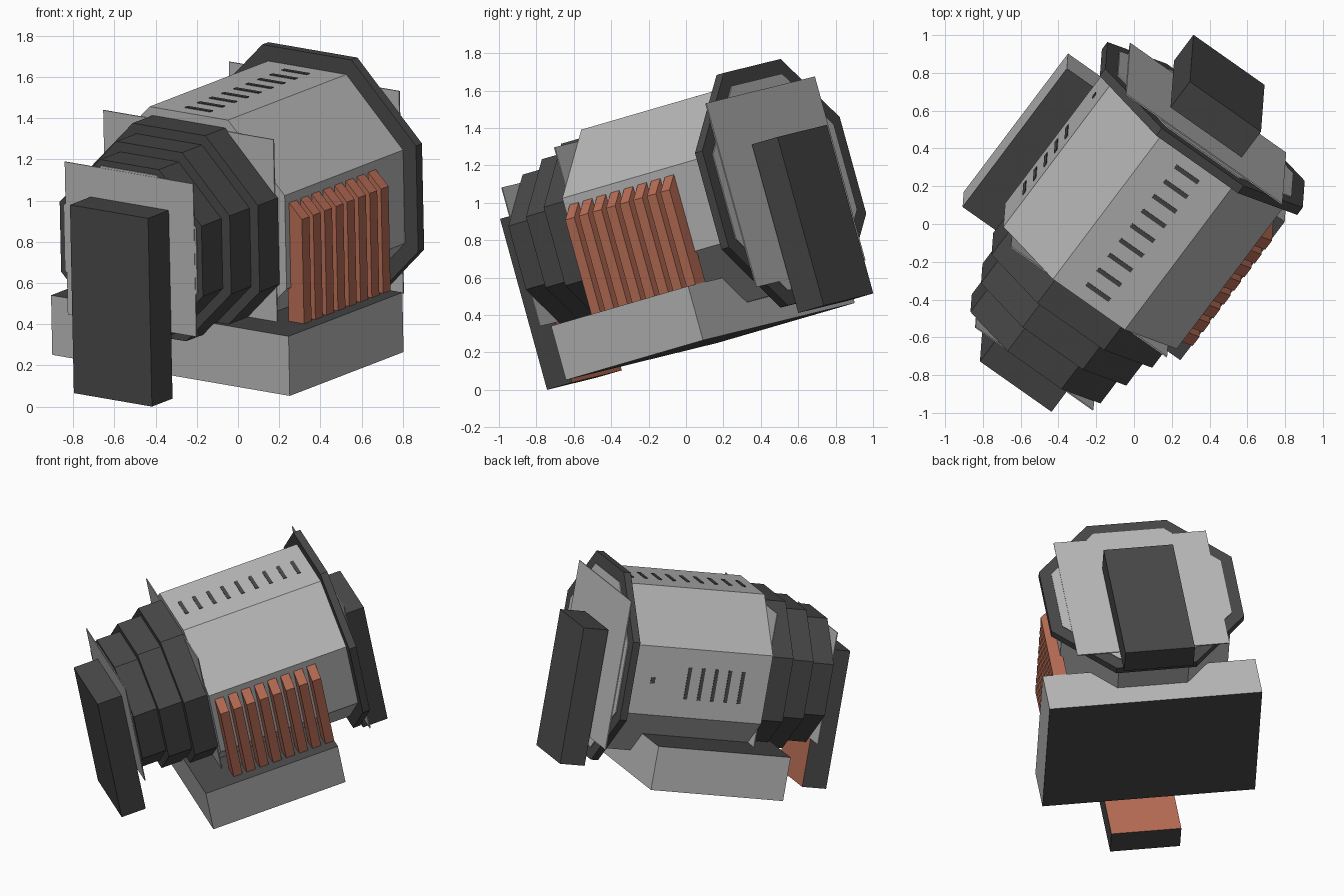
import bpy, bmesh, math
from mathutils import Vector

if "Cube" in bpy.data.objects:
    bpy.data.objects.remove(bpy.data.objects["Cube"])

# Tilted local frame: S = side, T = up, W = along the machine toward the rear
S = Vector((0.81, -0.57, -0.14)).normalized()
T = Vector((-0.02, -0.265, 0.964))
T = (T - S * T.dot(S)).normalized()
W = -S.cross(T)
CS, CT = -0.15, 0.923          # axis of the octagonal body


def material(name, rgb):
    m = bpy.data.materials.new(name)
    m.diffuse_color = (*rgb, 1)
    m.use_nodes = True
    m.node_tree.nodes["Principled BSDF"].inputs["Base Color"].default_value = m.diffuse_color
    return m


LIGHT = material("light_grey", (0.48, 0.48, 0.48))
DARK = material("dark_grey", (0.065, 0.065, 0.065))
COPPER = material("copper", (0.47, 0.15, 0.09))


def prism(name, loop_a, loop_b, mat, mat2=None, rule=None):
    """Closed solid between two matching loops given in (s, t, w)."""
    bm = bmesh.new()
    a, b = [[bm.verts.new(S * p[0] + T * p[1] + W * p[2]) for p in loop]
            for loop in (loop_a, loop_b)]
    bm.faces.new(a)
    bm.faces.new(b)
    n = len(a)
    for i in range(n):
        j = (i + 1) % n
        bm.faces.new((a[i], a[j], b[j], b[i]))
    bmesh.ops.recalc_face_normals(bm, faces=bm.faces)
    bm.normal_update()
    if rule:
        for f in bm.faces:
            f.material_index = int(rule(f.normal))
    me = bpy.data.meshes.new(name)
    bm.to_mesh(me)
    bm.free()
    me.materials.append(mat)
    if mat2:
        me.materials.append(mat2)
    ob = bpy.data.objects.new(name, me)
    bpy.context.collection.objects.link(ob)
    return ob


def extrude(name, outline, w0, w1, *mats):
    return prism(name, [(s, t, w0) for s, t in outline],
                 [(s, t, w1) for s, t in outline], *mats)


def box(name, s0, s1, t0, t1, w0, w1, *mats):
    return extrude(name, [(s0, t0), (s1, t0), (s1, t1), (s0, t1)], w0, w1, *mats)


def octagon(name, apothem, w0, w1, mat):
    r = apothem / math.cos(math.pi / 8)
    pts = [(CS + r * math.cos(math.pi / 8 + k * math.pi / 4),
            CT + r * math.sin(math.pi / 8 + k * math.pi / 4)) for k in range(8)]
    return extrude(name, pts, w0, w1, mat)


def square_plate(name, h, w0, w1):
    return box(name, CS - h, CS + h, CT - h, CT + h, w0, w1, LIGHT)


# Main octagonal body with rear flange and thin square end plates
octagon("main_body", 0.567, -0.15, 0.886, LIGHT)
octagon("rear_flange", 0.645, 0.83, 0.88, DARK)
square_plate("rear_end_plate", 0.51, 0.884, 0.891)
square_plate("body_front_plate", 0.51, -0.156, -0.149)

# Stepped front rings and the light nose face
for i, a in enumerate((0.525, 0.475, 0.425)):
    octagon(f"front_ring_{i + 1}", a, -0.15 - 0.165 * (i + 1), -0.15 - 0.165 * i, DARK)
octagon("nose_face", 0.395, -0.65, -0.64, LIGHT)
square_plate("nose_plate", 0.385, -0.652, -0.646)

# Upright slabs at both ends; the front slab has a copper inner face
box("front_slab", -0.383, 0.085, 0.205, 1.153, -0.823, -0.652,
    DARK, COPPER, lambda n: n.dot(W) > 0.9)
box("rear_slab", -0.388, 0.077, 0.225, 1.16, 0.905, 1.08, DARK)

# Base block: light sides, dark top and underside
box("base", -0.862, 0.562, 0.215, 0.515, -0.34, 0.602,
    LIGHT, DARK, lambda n: abs(n.dot(T)) > 0.9)

# Copper cooling fins with a slanted top
fin = [(0.40, 0.50), (0.492, 0.50), (0.492, 1.04), (0.41, 1.12), (0.40, 1.12)]
for i in range(8):
    w = -0.115 + 0.0935 * i
    extrude(f"cooling_fin_{i + 1}", fin, w, w + 0.062, COPPER)

# Vent slots on the top face
top = CT + 0.567
for i in range(9):
    w = -0.065 + 0.1 * i
    box(f"top_vent_{i + 1}", CS - 0.075, CS + 0.075, top - 0.004, top + 0.004,
        w - 0.012, w + 0.012, DARK)

# Vent slots and small port on the left face
left = CS - 0.567
for i in range(5):
    w = 0.035 + 0.095 * i
    box(f"side_vent_{i + 1}", left - 0.004, left + 0.004, CT - 0.11, CT + 0.11,
        w - 0.012, w + 0.012, DARK)
box("side_port", left - 0.004, left + 0.004, CT - 0.02, CT + 0.02, 0.65, 0.68, DARK)

# Stand the model on z = 0
low = min(v.co.z for o in bpy.data.objects for v in o.data.vertices)
for o in bpy.data.objects:
    for v in o.data.vertices:
        v.co.z -= low
